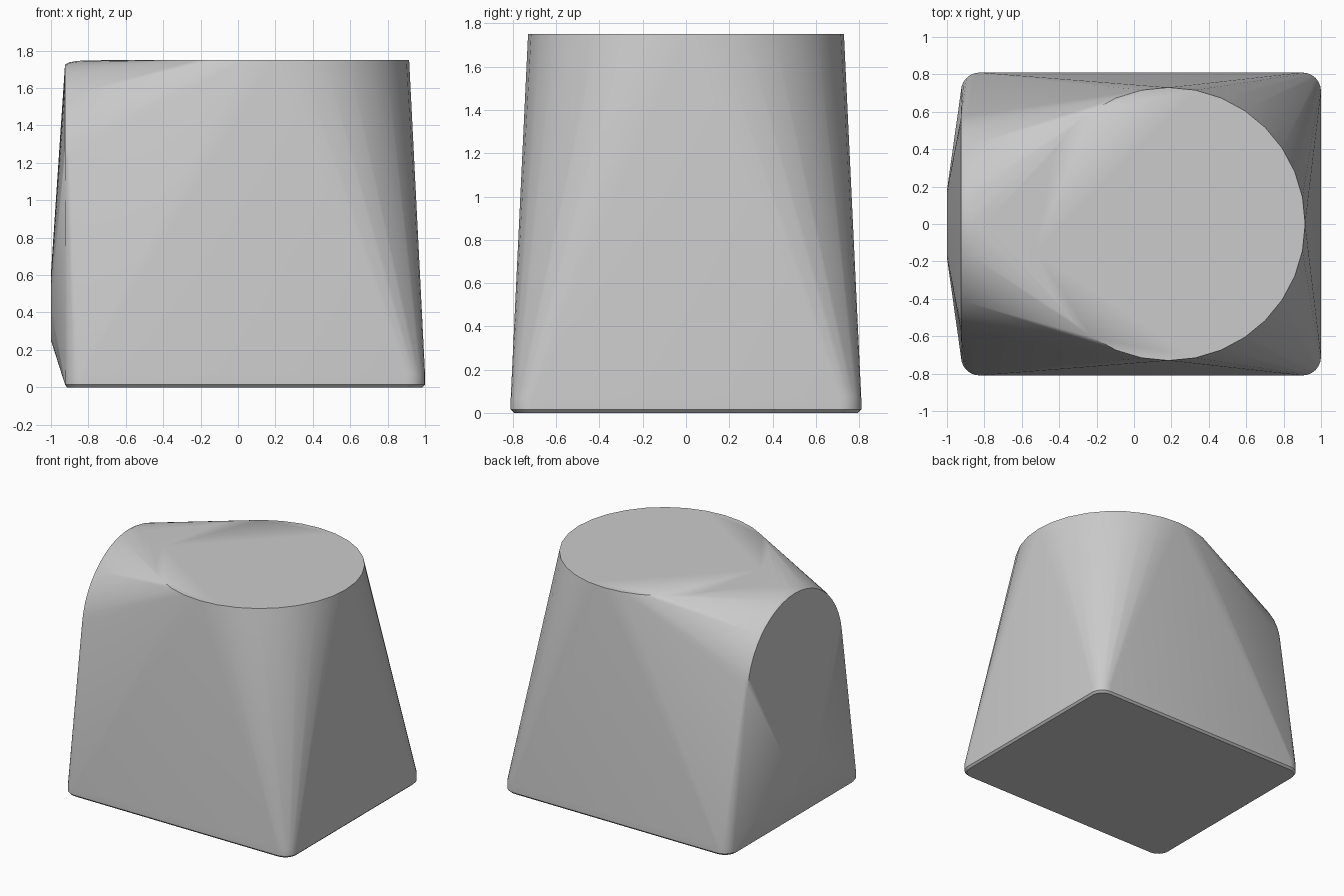
import bpy, bmesh
from math import sin, cos, pi, radians

cube = bpy.data.objects.get("Cube")
if cube:
    bpy.data.objects.remove(cube, do_unlink=True)


def arc(radius, start, end, steps):
    """Points on an arc in a plane, angles in degrees."""
    angles = [radians(start + (end - start) * i / steps) for i in range(steps + 1)]
    return [(radius * cos(a), radius * sin(a)) for a in angles]


def rounded_rectangle(x0, x1, half_y, r, z):
    """Footprint outline with rounded corners."""
    points = []
    corners = [(x1 - r, half_y - r), (x0 + r, half_y - r),
               (x0 + r, r - half_y), (x1 - r, r - half_y)]
    for i, (cx, cy) in enumerate(corners):
        points += [(cx + u, cy + v, z) for u, v in arc(r, 90 * i, 90 * i + 90, 6)]
    return points


# Base slab with a small bottom chamfer
points = rounded_rectangle(-0.915, 0.985, 0.795, 0.09, 0)
for z in (0.015, 0.07):
    points += rounded_rectangle(-0.925, 1, 0.81, 0.1, z)

# Round flat top
points += [(0.185 + u, v, 1.75) for u, v in arc(0.73, 0, 348.75, 31)]

# Arched end with a softened rim
for x, r in ((-0.925, 0.575), (-0.9, 0.588), (-0.86, 0.595), (-0.8, 0.598)):
    points += [(x, u, 1.15 + v) for u, v in arc(r, 0, 180, 24)]

# Small round boss pushing the end face outward
points += [(-1, u, 0.43 + v) for u, v in arc(0.18, 0, 345, 23)]

# Stretch one skin over all the outlines
bm = bmesh.new()
for p in points:
    bm.verts.new(p)
hull = bmesh.ops.convex_hull(bm, input=bm.verts)
loose = {v for v in hull["geom_interior"] + hull["geom_unused"]
         if isinstance(v, bmesh.types.BMVert) and not v.link_faces}
bmesh.ops.delete(bm, geom=list(loose), context="VERTS")
bmesh.ops.dissolve_limit(bm, angle_limit=radians(0.2), verts=bm.verts, edges=bm.edges)
bmesh.ops.recalc_face_normals(bm, faces=bm.faces)
mesh = bpy.data.meshes.new("body")
bm.to_mesh(mesh)
bm.free()
body = bpy.data.objects.new("body", mesh)
bpy.context.collection.objects.link(body)

# Plain grey finish
grey = bpy.data.materials.new("light_grey")
grey.use_nodes = True
colour = (0.6, 0.6, 0.6, 1)
grey.diffuse_color = colour
grey.node_tree.nodes["Principled BSDF"].inputs["Base Color"].default_value = colour
mesh.materials.append(grey)

bpy.context.view_layer.objects.active = body
body.select_set(True)
bpy.ops.object.shade_smooth_by_angle(angle=radians(30))
